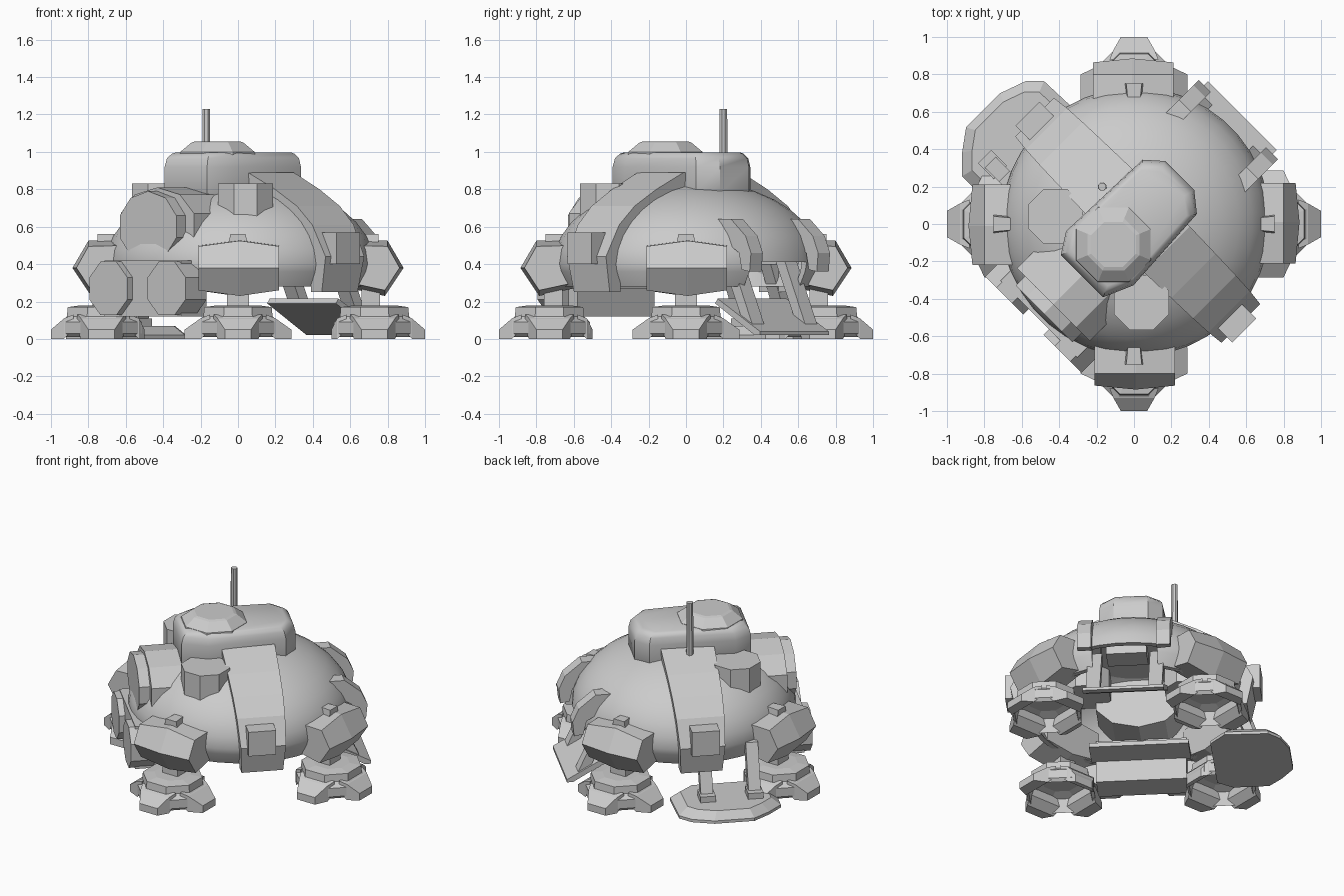
import bpy, bmesh
from math import radians, cos, sin, pi
from mathutils import Matrix, Vector

cube = bpy.data.objects.get("Cube")
if cube:
    bpy.data.objects.remove(cube, do_unlink=True)

grey = bpy.data.materials.new("hull_grey")
grey.use_nodes = True
COL = (0.6, 0.6, 0.6, 1)
grey.diffuse_color = COL
grey.node_tree.nodes["Principled BSDF"].inputs["Base Color"].default_value = COL


def finish(name, bm, angle=0, loc=(0, 0, 0), smooth=False):
    """Turn local (outward, sideways, up) geometry around z and make an object."""
    bmesh.ops.recalc_face_normals(bm, faces=bm.faces)
    bm.transform(Matrix.Translation(loc) @ Matrix.Rotation(radians(angle), 4, 'Z'))
    me = bpy.data.meshes.new(name)
    bm.to_mesh(me)
    bm.free()
    me.materials.append(grey)
    ob = bpy.data.objects.new(name, me)
    bpy.context.collection.objects.link(ob)
    if smooth:
        bpy.ops.object.select_all(action='DESELECT')
        ob.select_set(True)
        bpy.context.view_layer.objects.active = ob
        bpy.ops.object.shade_smooth_by_angle(angle=radians(35))
    return ob


def loft(name, rings, angle=0, loc=(0, 0, 0), smooth=False):
    """Skin a list of equal rings and cap both ends."""
    bm = bmesh.new()
    vs = [[bm.verts.new(p) for p in ring] for ring in rings]
    n = len(vs[0])
    for a, b in zip(vs, vs[1:]):
        for i in range(n):
            j = (i + 1) % n
            bm.faces.new((a[i], a[j], b[j], b[i]))
    bm.faces.new(vs[0][::-1])
    bm.faces.new(vs[-1])
    return finish(name, bm, angle, loc, smooth)


def prism(name, outline, s0, s1, angle=0, loc=(0, 0, 0)):
    """Extrude an (outward, up) outline sideways from s0 to s1."""
    return loft(name, [[(r, s, z) for r, z in outline] for s in (s0, s1)], angle, loc)


def box(name, r0, r1, s0, s1, z0, z1, angle=0, loc=(0, 0, 0)):
    return prism(name, [(r0, z0), (r1, z0), (r1, z1), (r0, z1)], s0, s1, angle, loc)


def circle(rad, z, n):
    return [(rad * cos(2 * pi * (i + 0.5) / n), rad * sin(2 * pi * (i + 0.5) / n), z)
            for i in range(n)]


def turned(name, profile, n, loc=(0, 0, 0), smooth=False):
    return loft(name, [circle(r, z, n) for r, z in profile], 0, loc, smooth)


def drum(name, r0, r1, s, z, wide, high, n, angle):
    """Many-sided drum whose axis points outward."""
    rings = [[(r, s + wide * p[0], z + high * p[1]) for p in circle(1, 0, n)] for r in (r0, r1)]
    return loft(name, rings, angle)


# Domed hollow hull, open below, with a doorway at the back
dome = [(0.67, 0.28), (0.71, 0.36)]
dome += [(0.72 * cos(t * pi / 18), 0.4 + 0.45 * sin(t * pi / 18)) for t in range(9)]
inside = [(r * 0.95, 0.28 + (z - 0.28) * 0.95) for r, z in reversed(dome)]
hull = turned("hull", inside + dome, 40, (0.01, 0.01, 0), True)
cutter = box("doorway_cutter", 0.42, 1.0, -0.21, 0.21, 0.1, 0.41, 45)
cutter.hide_render = True
cutter.hide_viewport = True
cut = hull.modifiers.new("doorway", 'BOOLEAN')
cut.object = cutter
cut.operation = 'DIFFERENCE'
cut.solver = 'EXACT'
box("door_winch", 0.42, 0.58, -0.13, 0.13, 0.42, 0.5, 45)

# Long cabin on the roof, cap and mast
plan = [(0.37, 0.12), (0.29, 0.21), (-0.27, 0.23), (-0.38, 0.16),
        (-0.38, -0.16), (-0.22, -0.23), (0.29, -0.2), (0.37, -0.1)]
cabin_levels = ((0.97, 0.76), (1, 0.78), (1, 0.92), (0.97, 0.965), (0.9, 0.99), (0.84, 0.998))
loft("roof_cabin", [[(r * k, s * k, z) for r, s in plan] for k, z in cabin_levels],
     45, (-0.01, -0.01, 0), True)
turned("roof_cap", [(0.22, 0.97), (0.215, 1.0), (0.15, 1.05), (0.13, 1.056)], 8, (-0.11, -0.11, 0))
turned("mast", [(0.024, 0.78), (0.022, 1.23)], 8, (-0.17, 0.2, 0), True)

# Wide band narrowing as it runs down the dome, with a box on each end
band = [(0.0, 0.89), (0.22, 0.89), (0.42, 0.8), (0.58, 0.71), (0.69, 0.61), (0.78, 0.44),
        (0.74, 0.25), (0.66, 0.25), (0.66, 0.42), (0.6, 0.6), (0.3, 0.76), (0.0, 0.82)]
for side, a in (("front", -45), ("back", 135)):
    loft(side + "_band", [[(r, k * (0.12 + 0.06 * z), z) for r, z in band] for k in (-1, 1)],
         a, (0.02, 0.02, 0))
    box(side + "_band_box", 0.66, 0.82, -0.09, 0.09, 0.4, 0.57, a, (0.01, 0.01, 0))

# Small pods on the dome
for side, loc in (("front", (0.04, -0.42, 0)), ("side", (-0.42, 0.04, 0))):
    turned(side + "_pod", [(0.16, 0.6), (0.16, 0.83)], 8, loc)

# Four legs: knee armour, lug, shin and toed foot
for side, a in (("left", 0), ("back", 90), ("right", 180), ("front", 270)):
    rings = []
    for s, d in ((-0.21, 0.03), (0.01, 0), (0.22, 0.03)):
        rings.append([(0.6, s, 0.27 + d), (0.785, s, 0.23 + d), (0.885 - d * 0.7, s, 0.38),
                      (0.8, s, 0.525 - d), (0.6, s, 0.53 - d)])
    loft(side + "_knee", rings, a)
    loft(side + "_knee_lug", [[(r, s * k, z) for r, s in
                               ((0.63, 0.04), (0.75, 0.055), (0.75, -0.055), (0.63, -0.04))]
                              for k, z in ((1, 0.48), (0.75, 0.56))], a)
    box(side + "_shin", 0.66, 0.76, -0.06, 0.06, 0.15, 0.32, a)
    centre = Matrix.Rotation(radians(a), 3, 'Z') @ Vector((0.73, 0, 0))
    turned(side + "_foot", [(0.12, 0.12), (0.19, 0.1), (0.215, 0.01), (0.235, 0.03), (0.235, 0.09),
                            (0.2, 0.12), (0.195, 0.17), (0.12, 0.18)], 8, centre)
    for t, reach in enumerate((0.27, 0.285, 0.23, 0.285)):
        rings = [[(r, -w, z0), (r, w, z0), (r, w, z1), (r, -w, z1)]
                 for r, w, z0, z1 in ((0.15, 0.13, 0.05, 0.13), (0.2, 0.11, 0, 0.11),
                                      (reach, 0.07, 0, 0.05))]
        loft(side + "_toe", rings, a + 90 * t, centre)

# Engine cluster: one large drum over a housing with two smaller drums
drum("large_collar", 0.35, 0.61, 0, 0.61, 0.29, 0.2, 10, 225)
drum("large_drum", 0.4, 0.68, 0, 0.6, 0.225, 0.19, 10, 225)
box("engine_housing", 0.53, 0.72, -0.29, 0.29, 0.12, 0.42, 225)
box("engine_floor", 0.34, 0.54, -0.32, 0.32, 0.27, 0.3, 225)
for s in (-0.22, 0.22):
    drum("small_drum", 0.6, 0.76, s, 0.27, 0.155, 0.155, 8, 225)

# Boarding ramp, its struts and the hinge arms above the doorway
prism("ramp", [(0.48, 0.19), (0.78, 0.02), (0.82, 0.02), (0.82, 0.04), (0.5, 0.215)],
      -0.26, 0.26, 45)
arm = [(0.54, 0.64), (0.64, 0.64), (0.75, 0.55), (0.79, 0.46), (0.78, 0.36), (0.72, 0.37),
       (0.7, 0.46), (0.6, 0.52), (0.5, 0.52)]
for s in (-0.2, 0.2):
    prism("ramp_strut", [(0.52, 0.42), (0.59, 0.42), (0.75, 0.07), (0.68, 0.08)],
          s - 0.045, s + 0.045, 45)
    c = s * 1.27
    prism("hinge_arm", arm, c - 0.045, c + 0.045, 45)

# Lowered cargo lift with its two posts
lift = [(0.5, 0.4), (0.6, 0.47), (0.83, 0.47), (0.92, 0.38), (1.0, 0.27),
        (1.0, 0.01), (0.95, -0.13), (0.88, -0.2), (0.6, -0.21), (0.5, -0.1)]
loft("lift_platform", [[(0.75 + (r - 0.75) * k, 0.13 + (s - 0.13) * k, z) for r, s in lift]
                       for k, z in ((1, 0.0), (1, 0.02), (0.82, 0.07))], 135)
for s in (0.0, 0.31):
    box("lift_post_base", 0.7, 0.82, s - 0.05, s + 0.05, 0.06, 0.11, 135)
    prism("lift_post", [(0.72, 0.1), (0.78, 0.1), (0.67, 0.4), (0.6, 0.4)],
          s - 0.04, s + 0.04, 135)
